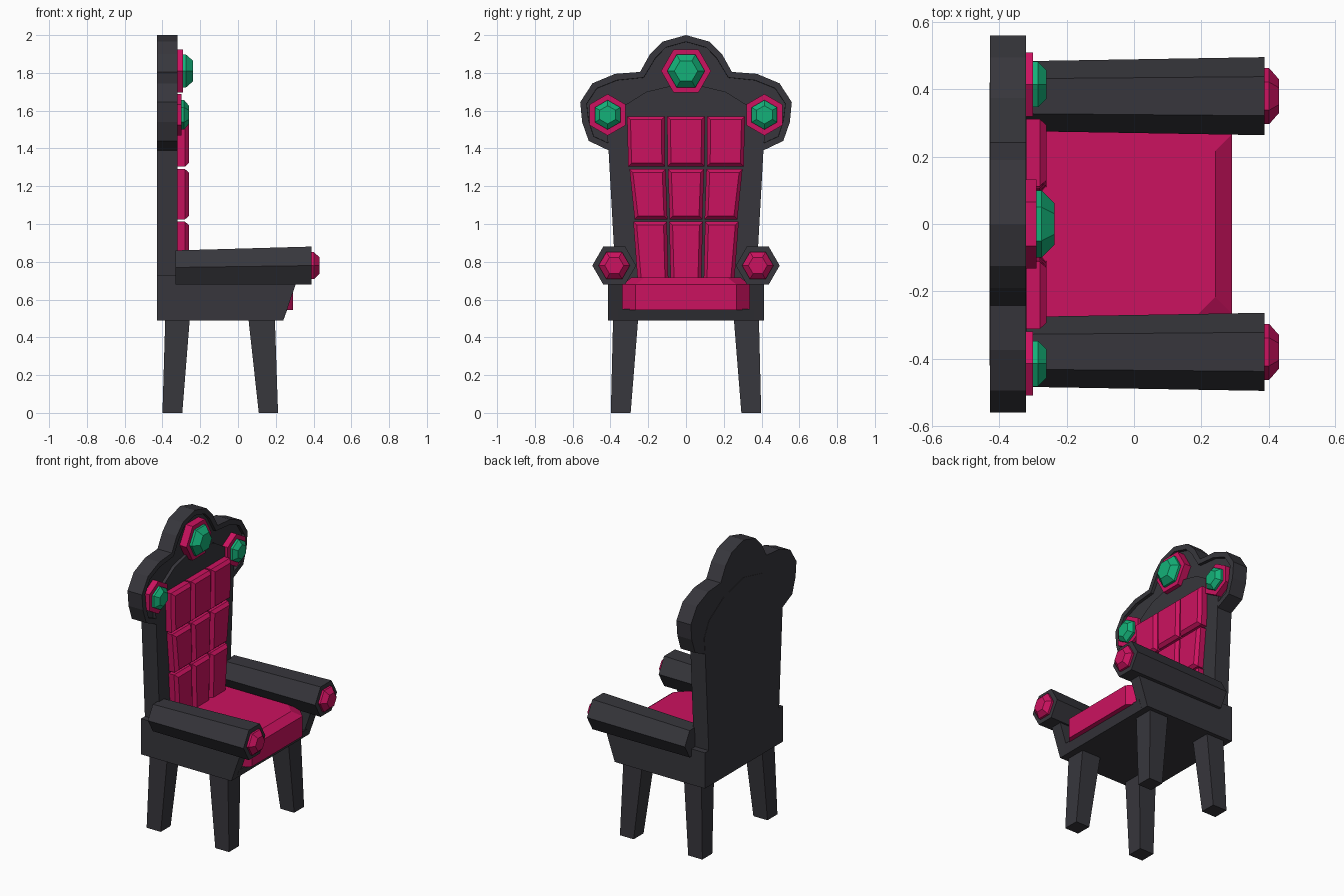
import bpy, bmesh, math

if "Cube" in bpy.data.objects:
    bpy.data.objects.remove(bpy.data.objects["Cube"])


def material(name, rgb):
    m = bpy.data.materials.new(name)
    m.diffuse_color = (*rgb, 1)
    m.use_nodes = True
    m.node_tree.nodes["Principled BSDF"].inputs["Base Color"].default_value = m.diffuse_color
    return m


DARK = material("charcoal", (0.038, 0.037, 0.045))
PINK = material("crimson pink", (0.60, 0.006, 0.115))
GREEN = material("emerald green", (0.007, 0.44, 0.19))


def finish(bm, name, mat):
    bmesh.ops.recalc_face_normals(bm, faces=bm.faces)
    me = bpy.data.meshes.new(name)
    bm.to_mesh(me)
    bm.free()
    me.materials.append(mat)
    ob = bpy.data.objects.new(name, me)
    bpy.context.collection.objects.link(ob)
    return ob


def loft_bm(rings):
    """Skin a list of equal-length point rings and cap both ends."""
    bm = bmesh.new()
    vs = [[bm.verts.new(p) for p in r] for r in rings]
    n = len(rings[0])
    for a, b in zip(vs, vs[1:]):
        for i in range(n):
            j = (i + 1) % n
            bm.faces.new((a[i], a[j], b[j], b[i]))
    bm.faces.new(vs[0])
    bm.faces.new(vs[-1])
    bmesh.ops.recalc_face_normals(bm, faces=bm.faces)
    return bm


def loft(name, rings, mat):
    return finish(loft_bm(rings), name, mat)


def at_x(x, outline):
    return [(x, y, z) for y, z in outline]


def mirrored(half):
    """Half outline (y >= 0) to full outline across the centre plane."""
    return half + [(-y, z) for y, z in reversed(half) if y > 0]


def hexagon(x, y, z, r, turn=0):
    return [(x, y + r * math.cos(turn + k * math.pi / 3),
             z + r * math.sin(turn + k * math.pi / 3)) for k in range(6)]


def rect(z, x0, x1, y0, y1):
    return [(x0, y0, z), (x1, y0, z), (x1, y1, z), (x0, y1, z)]


# Back panel with arched top
panel = mirrored([(0.36, 0.49), (0.41, 1.39), (0.42, 1.50), (0.37, 1.60),
                  (0.21, 1.70), (0, 1.75)])
loft("back_panel", [at_x(-0.43, panel), at_x(-0.32, panel)], DARK)

# Lobed crest with a raised rim around a sunken field
crest = mirrored([(0.41, 1.39), (0.515, 1.44), (0.55, 1.54), (0.56, 1.645),
                  (0.495, 1.745), (0.375, 1.795), (0.243, 1.805),
                  (0.19, 1.90), (0.125, 1.965), (0, 2.0)])
bm = loft_bm([at_x(-0.428, crest), at_x(-0.321, crest)])
front = [max(bm.faces, key=lambda f: f.calc_center_median().x)]
bmesh.ops.inset_region(bm, faces=front, thickness=0.035)
bmesh.ops.inset_region(bm, faces=front, thickness=0.001, depth=-0.02)
finish(bm, "crest", DARK)

# Tufted back cushions: three rows of three, narrowing downward
rows = [(1.305, 1.57, 0.312, 0.318), (1.025, 1.29, 0.278, 0.305),
        (0.70, 1.012, 0.262, 0.285)]
for z0, z1, w0, w1 in rows:
    for c in range(3):
        def quad(x, m):
            def edge(w, k):
                return -w + 2 * w * k / 3
            g = 0.006 + m
            return [(x, edge(w0, c) + g, z0 + m), (x, edge(w0, c + 1) - g, z0 + m),
                    (x, edge(w1, c + 1) - g, z1 - m), (x, edge(w1, c) + g, z1 - m)]
        loft("back_cushion", [quad(-0.33, 0), quad(-0.28, 0), quad(-0.26, 0.018)], PINK)


# Jewels: pink plate below a faceted stone
def jewel(y, z, plate_r, gem_r, plate_x, tip_x, turn):
    loft("jewel_plate", [hexagon(-0.345, y, z, plate_r, turn),
                         hexagon(plate_x, y, z, plate_r, turn)], PINK)
    loft("jewel", [hexagon(plate_x - 0.01, y, z, gem_r, turn),
                   hexagon(plate_x + 0.015, y, z, gem_r, turn),
                   hexagon(tip_x, y, z, gem_r * 0.62, turn)], GREEN)


jewel(0, 1.81, 0.132, 0.10, -0.29, -0.237, 0)
for s in (-1, 1):
    jewel(s * 0.415, 1.578, 0.11, 0.078, -0.30, -0.26, math.pi / 6)

# Seat base floor
floor = [(-0.429, 0.49), (0.24, 0.49), (0.262, 0.55), (-0.429, 0.55)]
loft("seat_base", [[(x, y, z) for x, z in floor] for y in (-0.36, 0.36)], DARK)

# Seat cushion with chamfered front corners and a sloped top edge
def seat_ring(z, d):
    w, f = 0.337 - d, 0.292 - d
    return [(-0.33, -w, z), (f - 0.07, -w, z), (f, 0.07 - w, z),
            (f, w - 0.07, z), (f - 0.07, w, z), (-0.33, w, z)]


loft("seat_cushion", [seat_ring(0.545, 0), seat_ring(0.68, 0),
                      seat_ring(0.718, 0.05)], PINK)

side = [(-0.43, 0.49), (0.24, 0.49), (0.322, 0.73), (-0.43, 0.73)]
for s in (-1, 1):
    # Side boards
    loft("side_board", [[(x, s * y, z) for x, z in side] for y in (0.335, 0.413)], DARK)
    # Six-sided arm rests with end studs
    loft("arm_rest", [hexagon(-0.33, s * 0.38, 0.77, 0.104),
                      hexagon(0.388, s * 0.38, 0.78, 0.116)], DARK)
    loft("arm_stud", [hexagon(0.38, s * 0.38, 0.78, 0.083),
                      hexagon(0.402, s * 0.38, 0.78, 0.083),
                      hexagon(0.431, s * 0.38, 0.78, 0.05)], PINK)
    # Tapered legs
    for name, bot, top in (("back_leg", (-0.40, -0.295), (-0.385, -0.255)),
                           ("front_leg", (0.11, 0.212), (0.055, 0.195))):
        ys = sorted((s * 0.293, s * 0.398))
        yt = sorted((s * 0.253, s * 0.386))
        loft(name, [rect(0, *bot, *ys), rect(0.50, *top, *yt)], DARK)
